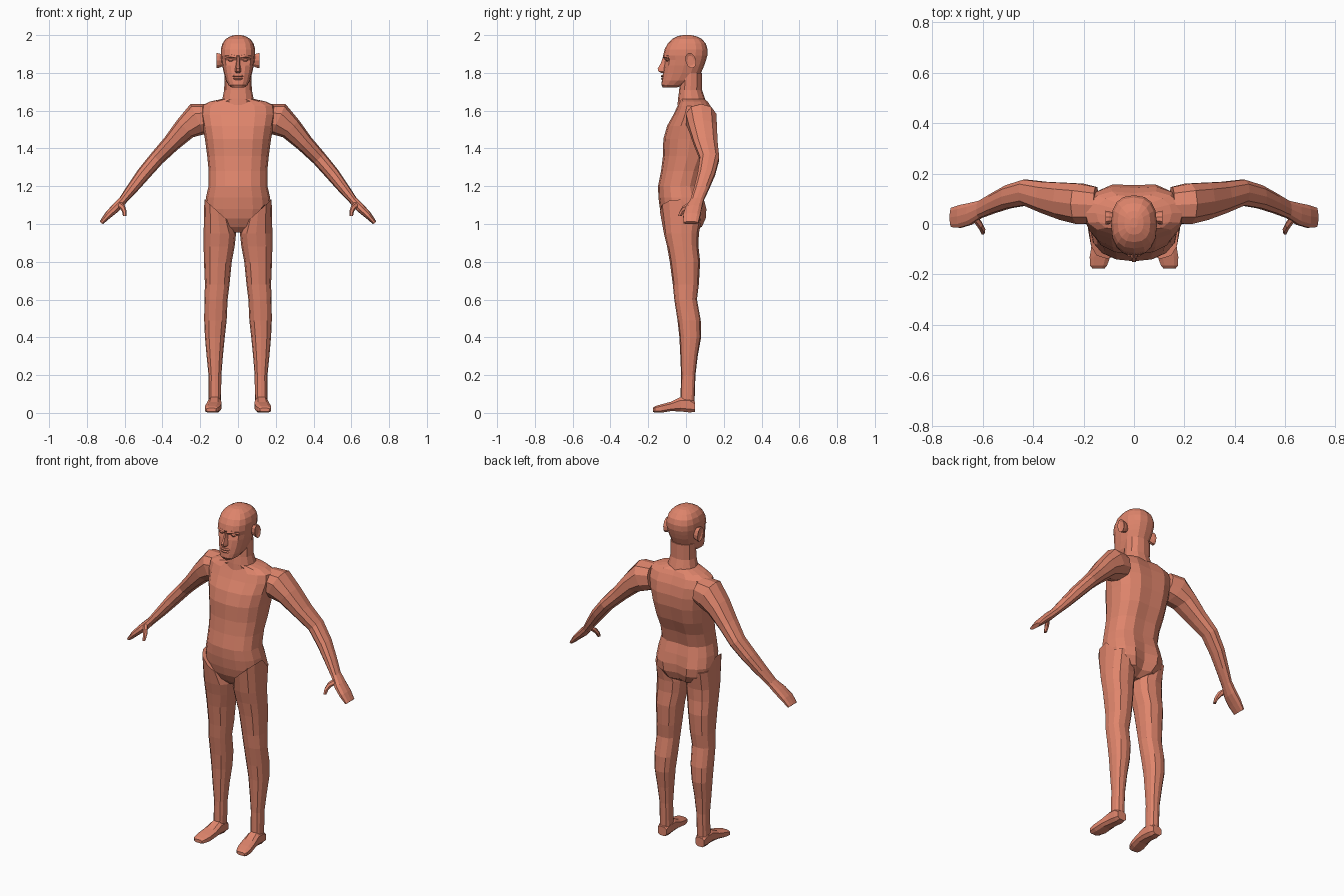
import bpy, bmesh, math
from mathutils import Vector

skin = bpy.data.materials.new("skin")
skin.diffuse_color = (0.74, 0.235, 0.15, 1)


def loft(name, rings, mirror=False):
    """Skin a closed flat-shaded tube through rings of equal point count."""
    bm = bmesh.new()
    vs = [[bm.verts.new(p) for p in r] for r in rings]
    n = len(vs[0])
    for a, b in zip(vs, vs[1:]):
        for i in range(n):
            j = (i + 1) % n
            bm.faces.new((a[i], a[j], b[j], b[i]))
    bm.faces.new(vs[0])
    bm.faces.new(vs[-1])
    bmesh.ops.recalc_face_normals(bm, faces=bm.faces)
    me = bpy.data.meshes.new(name)
    bm.to_mesh(me)
    bm.free()
    me.materials.append(skin)
    ob = bpy.data.objects.new(name, me)
    bpy.context.collection.objects.link(ob)
    if mirror:
        ob.modifiers.new("mirror", 'MIRROR').use_mirror_merge = False
    return ob


def oval(n, e=2.0, start=0.0):
    """Unit superellipse points; index 0 faces the front."""
    pts = []
    for i in range(n):
        a = 2 * math.pi * (i + start) / n
        s, c = math.sin(a), -math.cos(a)
        pts.append((math.copysign(abs(s) ** (2 / e), s),
                    math.copysign(abs(c) ** (2 / e), c)))
    return pts


def level(z, x0, x1, y0, y1, n=16, e=2.4):
    """Horizontal ring that fills the given x and y extents."""
    cx, cy, hx, hy = (x0 + x1) / 2, (y0 + y1) / 2, (x1 - x0) / 2, (y1 - y0) / 2
    return [Vector((cx + hx * u, cy + hy * v, z)) for u, v in oval(n, e)]


# Torso: height, half width, front, back
torso = [(0.955, .03, -.07, .03), (0.985, .12, -.10, .09), (1.03, .165, -.125, .112),
         (1.08, .176, -.138, .116), (1.14, .170, -.146, .10), (1.20, .156, -.148, .085),
         (1.28, .155, -.132, .105), (1.36, .163, -.122, .14), (1.45, .175, -.12, .163),
         (1.52, .188, -.10, .166), (1.58, .20, -.066, .155), (1.625, .195, -.045, .135),
         (1.648, .15, -.035, .12), (1.662, .085, -.04, .10)]
rings = [level(z, -w, w, f, b) for z, w, f, b in torso]
for k, r in enumerate(rings):
    r[8].y -= .025 if 1 <= k <= 3 else .012   # buttock cleft and spine furrow
loft("torso", rings)

# Neck
loft("neck", [level(z, -w, w, f, b, 12, 2.2) for z, w, f, b in
              [(1.63, .09, -.045, .11), (1.665, .082, -.042, .10),
               (1.71, .073, -.036, .085), (1.80, .072, -.03, .085)]])

# Head: jaw to crown, with recessed eye sockets
head = [(1.722, .032, -.122, -.05), (1.735, .05, -.13, -.01), (1.76, .064, -.128, .045),
        (1.80, .075, -.122, .08), (1.84, .084, -.118, .097), (1.868, .088, -.114, .106),
        (1.892, .091, -.121, .113), (1.925, .091, -.113, .114), (1.955, .083, -.097, .105),
        (1.98, .065, -.072, .083), (1.995, .038, -.042, .052), (2.0, .015, -.015, .025)]
rings = [level(z, -w, w, f, b, 16, 2.5) for z, w, f, b in head]
for k, d in ((4, .004), (5, .013)):
    for i in (1, 15):
        rings[k][i].y += d
loft("head", rings)

# Nose: height, half width, tip
loft("nose", [[Vector((-w, -.105, z)), Vector((-w * .4, t, z)), Vector((w * .4, t, z)),
               Vector((w, -.105, z))] for z, w, t in
              [(1.800, .014, -.130), (1.808, .021, -.146), (1.822, .018, -.150),
               (1.85, .012, -.134), (1.885, .010, -.121)]])

# Lips
for name, z, t in (("upper_lip", 1.783, -.134), ("lower_lip", 1.769, -.133)):
    loft(name, [level(z + dz, -w, w, t + dy, -.105, 8, 2) for dz, w, dy in
                [(-.006, .022, .005), (0, .030, 0), (.006, .024, .005)]])

# Brows and eyes
loft("brows", [[Vector((x, -.10 + b, 1.878 + u)), Vector((x, y, 1.882 + u)),
                Vector((x, y + .004, 1.894 + u)), Vector((x, -.10 + b, 1.90 + u))]
               for x, y, u, b in [(.008, -.124, -.003, 0), (.04, -.118, .003, 0),
                                  (.07, -.093, -.004, .03)]], True)
loft("eyes", [level(1.868 + dz, .036 - w, .036 + w, -.098 - d, -.085, 8, 2) for dz, w, d in
              [(-.009, .010, .004), (0, .019, .009), (.009, .010, .004)]], True)

# Ears: thin tilted shells flaring outward
loft("ears", [[Vector((x, .025 + ry * v - .15 * rz * u, 1.865 + rz * u))
               for u, v in oval(10)] for x, ry, rz in
              [(.078, .018, .030), (.100, .026, .040), (.114, .028, .042), (.108, .016, .027)]],
     True)

# Arms: centre, thickness across, half depth
arm = [((.15, .075, 1.565), .072, .075), ((.215, .08, 1.555), .088, .084),
       ((.28, .09, 1.505), .062, .077), ((.355, .105, 1.425), .047, .065),
       ((.43, .125, 1.347), .040, .053), ((.50, .108, 1.265), .037, .048),
       ((.56, .082, 1.188), .030, .041), ((.61, .058, 1.125), .022, .036),
       ((.65, .040, 1.083), .024, .045), ((.69, .030, 1.045), .019, .047),
       ((.724, .026, 1.006), .011, .040)]


def tube(path, n, e=2.0):
    """Rings square to a path lying mainly in the x-z plane."""
    out = []
    for k, (c, r, d) in enumerate(path):
        t = Vector(path[min(k + 1, len(path) - 1)][0]) - Vector(path[max(k - 1, 0)][0])
        up = Vector((-t.z, 0, t.x)).normalized()
        out.append([Vector(c) + up * (r * u) + Vector((0, d * v, 0))
                    for u, v in oval(n, e, .5)])
    return out


loft("arms", tube(arm, 10, 2.3), True)

# Thumbs
loft("thumbs", tube([((.632, .025, 1.105), .017, .018), ((.612, -.003, 1.09), .015, .016),
                     ((.602, -.020, 1.068), .012, .014), ((.600, -.033, 1.042), .009, .011)],
                    6), True)

# Legs: height, inner, outer, front, back
leg = [(1.06, .035, .178, -.138, .09), (0.95, .010, .182, -.117, .068),
       (0.88, .018, .182, -.10, .066), (0.80, .033, .180, -.086, .075),
       (0.68, .045, .175, -.070, .068), (0.60, .055, .178, -.062, .058),
       (0.49, .060, .179, -.045, .078), (0.40, .070, .175, -.035, .080),
       (0.30, .080, .166, -.030, .062), (0.20, .088, .156, -.026, .050),
       (0.05, .090, .156, -.030, .045)]
rings = [level(z, a, b, f, k, 12, 2.5) for z, a, b, f, k in leg]
for p in rings[0]:
    if p.y < 0:
        p.z += .9 * (p.x - .1)                # slanted groin line
loft("legs", rings, True)

# Feet: distance back, centre, half width, sole, instep
foot = [(.048, .125, .030, .004, .06), (.02, .124, .036, 0, .085), (-.03, .124, .037, .006, .085),
        (-.08, .128, .042, .008, .060), (-.13, .135, .043, 0, .047), (-.165, .141, .036, 0, .036),
        (-.176, .141, .026, .006, .026)]
loft("feet", [[Vector((c + w * u, y, (a + b) / 2 + (b - a) / 2 * v))
               for u, v in oval(8, 3.0, .5)] for y, c, w, a, b in foot], True)
